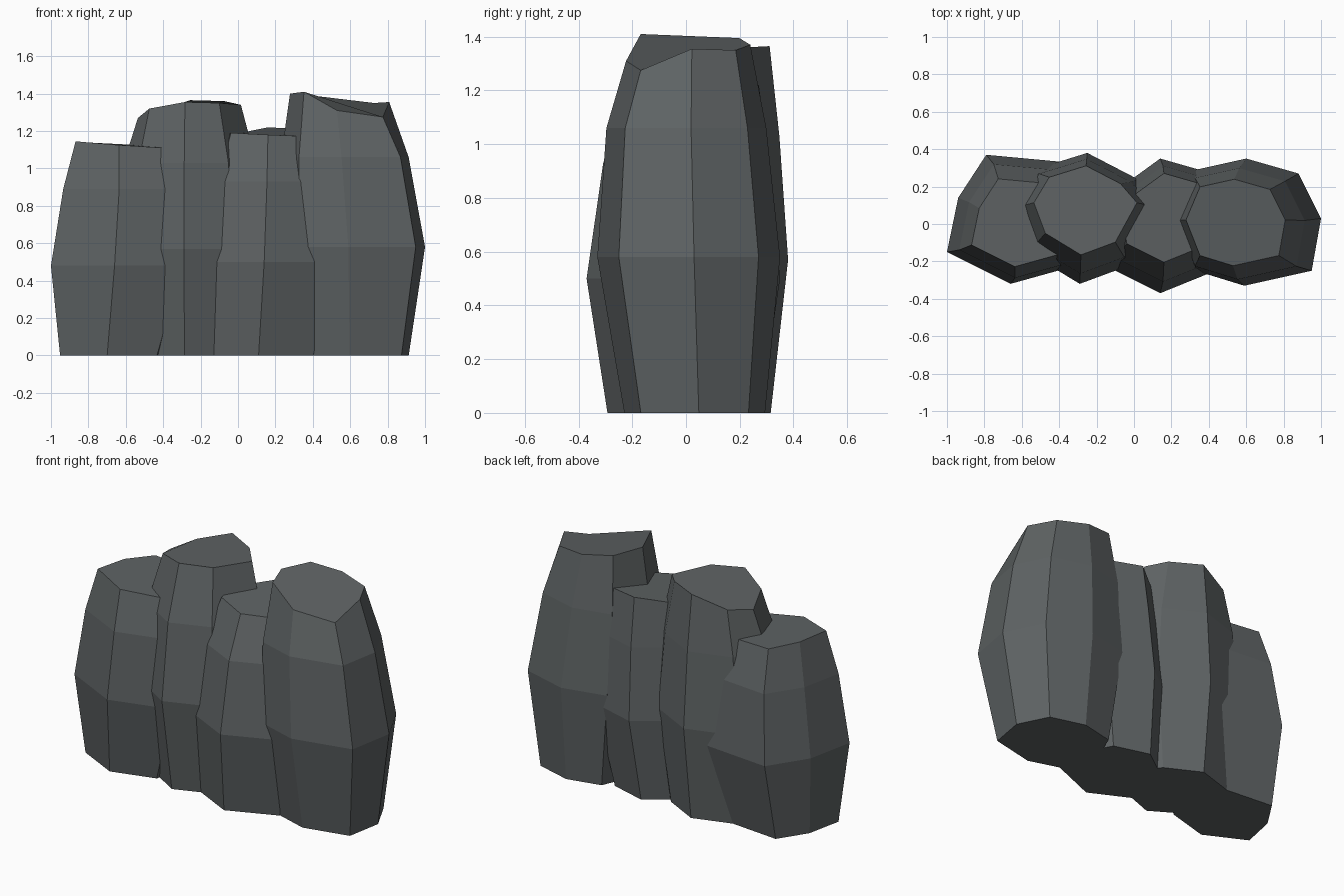
import bpy
import bmesh
from mathutils import Vector

default_cube = bpy.data.objects.get("Cube")
if default_cube:
    bpy.data.objects.remove(default_cube, do_unlink=True)

# Single slate grey for all the stone
stone = bpy.data.materials.new("slate_grey")
stone.use_nodes = True
colour = (0.112, 0.124, 0.127, 1)
stone.diffuse_color = colour
bsdf = next(n for n in stone.node_tree.nodes if n.type == "BSDF_PRINCIPLED")
bsdf.inputs["Base Color"].default_value = colour
bsdf.inputs["Roughness"].default_value = 0.9


def rock_column(name, belly, centre, levels, top_heights):
    """Loft a faceted column: each level is the belly outline moved to
    (x, y), scaled and set at a height; the last level has a broken top."""
    bm = bmesh.new()
    centre = Vector(centre)
    offsets = [Vector(p) - centre for p in belly]
    rings = []
    for x, y, scale, z in levels:
        middle = Vector((x, y))
        heights = top_heights if z is None else [z] * len(belly)
        ring = []
        for offset, height in zip(offsets, heights):
            p = middle + offset * scale
            ring.append(bm.verts.new((p.x, p.y, height)))
        rings.append(ring)

    # Side facets between neighbouring rings
    count = len(belly)
    for lower, upper in zip(rings, rings[1:]):
        for i in range(count):
            j = (i + 1) % count
            bm.faces.new((lower[i], lower[j], upper[j], upper[i]))

    # Flat underside and sheared top
    bm.faces.new(list(reversed(rings[0])))
    bm.faces.new(rings[-1])
    bmesh.ops.recalc_face_normals(bm, faces=bm.faces)

    mesh = bpy.data.meshes.new(name)
    bm.to_mesh(mesh)
    bm.free()
    mesh.materials.append(stone)
    column = bpy.data.objects.new(name, mesh)
    bpy.context.scene.collection.objects.link(column)
    return column


# Outlines run anticlockwise from the +x side; levels run base, belly,
# shoulder, top.
rock_column(
    "tall_left_column",
    belly=[(1, .03), (.88, .27), (.6, .35), (.33, .29),
           (.22, .03), (.33, -.25), (.59, -.33), (.95, -.25)],
    centre=(.62, .02),
    levels=[(.62, .04, .77, 0), (.62, .02, 1, .58),
            (.58, .01, .875, 1.06), (.55, .015, .68, None)],
    top_heights=[1.355, 1.35, 1.37, 1.395, 1.4, 1.41, 1.31, 1.275])

rock_column(
    "inner_left_column",
    belly=[(.54, .05), (.42, .27), (.14, .35), (-.08, .19),
           (-.2, 0), (-.16, -.22), (.14, -.37), (.51, -.22)],
    centre=(.14, 0),
    levels=[(.11, 0, .79, 0), (.14, 0, 1, .5),
            (.155, .01, .86, .93), (.16, .04, .66, None)],
    top_heights=[1.18, 1.21, 1.22, 1.19, 1.19, 1.19, 1.18, 1.17])

rock_column(
    "inner_right_column",
    belly=[(.15, .09), (.02, .24), (-.25, .38), (-.54, .29),
           (-.66, .09), (-.57, -.15), (-.29, -.32), (-.02, -.22)],
    centre=(-.27, .04),
    levels=[(-.27, .05, .78, 0), (-.27, .04, 1, .57),
            (-.27, .05, .875, 1.03), (-.27, .08, .68, None)],
    top_heights=[1.34, 1.36, 1.365, 1.3, 1.27, 1.32, 1.355, 1.35])

rock_column(
    "short_right_column",
    belly=[(-.24, .05), (-.36, .33), (-.79, .37), (-.94, .14),
           (-1, -.15), (-.66, -.32), (-.3, -.22)],
    centre=(-.62, .03),
    levels=[(-.67, .02, .74, 0), (-.62, .03, 1, .48),
            (-.6, .02, .88, .89), (-.61, .01, .68, None)],
    top_heights=[1.11, 1.12, 1.13, 1.14, 1.145, 1.125, 1.11])
